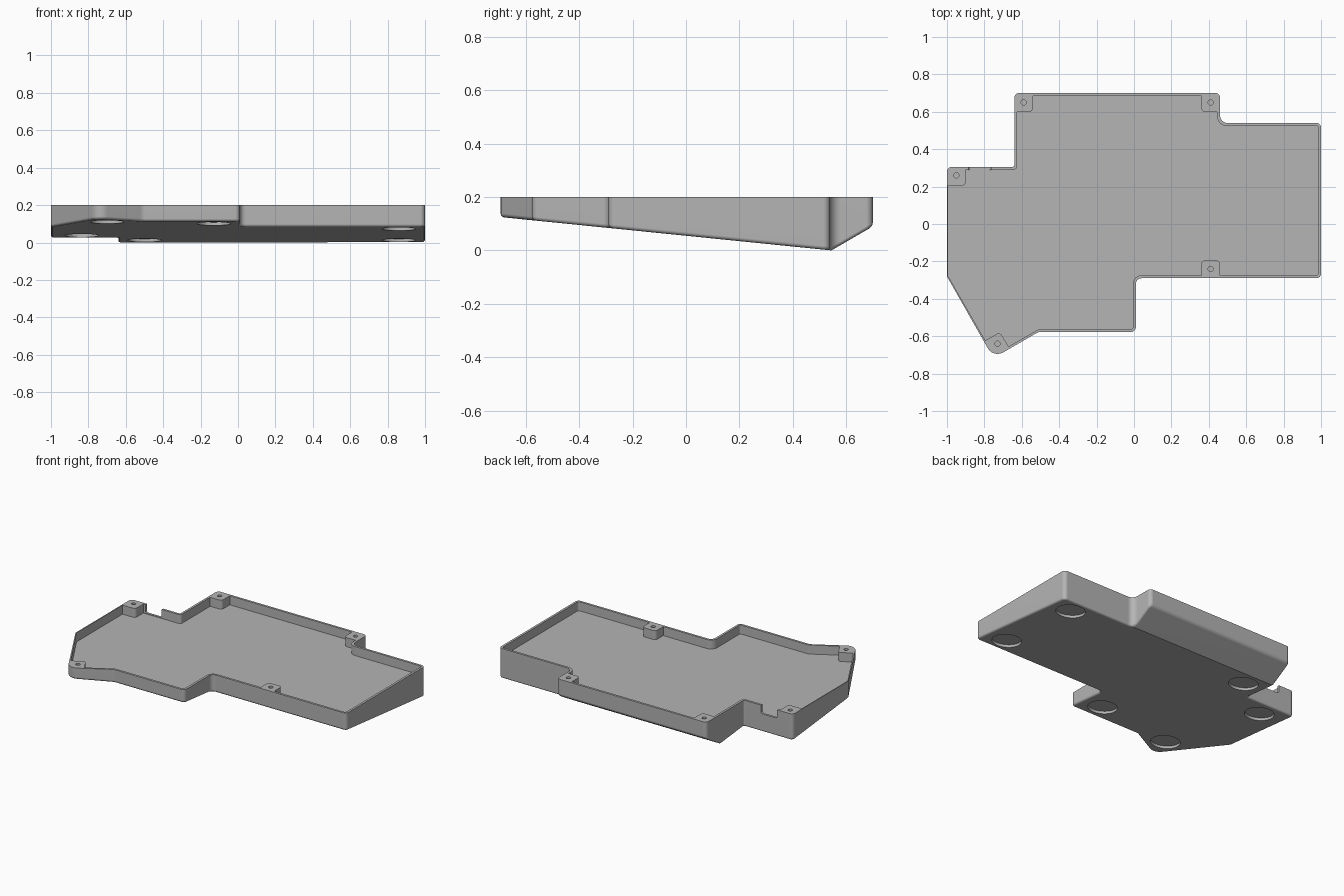
import bpy, bmesh, math
from mathutils import Vector, Matrix

cube = bpy.data.objects.get("Cube")
if cube:
    bpy.data.objects.remove(cube, do_unlink=True)

TOP, FLOOR, RIDGE = 0.2, 0.14, 0.545
SLOPE, FILLET, STEPS = 0.1008, 0.014, 6

grey = bpy.data.materials.new("light_grey")
grey.use_nodes = True
grey.diffuse_color = (0.46, 0.46, 0.46, 1)
grey.node_tree.nodes["Principled BSDF"].inputs["Base Color"].default_value = grey.diffuse_color


def rounded(corners):
    """Turn (x, y, radius) corners into a filleted outline."""
    pts, n = [], len(corners)
    for i, (x, y, r) in enumerate(corners):
        p = Vector((x, y))
        u = (Vector(corners[i - 1][:2]) - p).normalized()
        v = (Vector(corners[(i + 1) % n][:2]) - p).normalized()
        if r == 0:
            pts.append(p)
            continue
        half = u.angle(v) / 2
        c = p + (u + v).normalized() * (r / math.sin(half))
        reach = r / math.tan(half)
        a, b = p + u * reach - c, p + v * reach - c
        start = math.atan2(a.y, a.x)
        sweep = math.atan2(a.x * b.y - a.y * b.x, a.dot(b))
        for k in range(STEPS + 1):
            t = start + sweep * k / STEPS
            pts.append(c + Vector((math.cos(t), math.sin(t))) * r)
    return pts


def inset(corners, d):
    """Move a counter-clockwise corner list inwards by d."""
    out, n = [], len(corners)
    for i, (x, y, r) in enumerate(corners):
        p = Vector((x, y))
        e = (p - Vector(corners[i - 1][:2])).normalized()
        f = (Vector(corners[(i + 1) % n][:2]) - p).normalized()
        m, k = Vector((-e.y, e.x)), Vector((-f.y, f.x))
        q = p + (m + k) * (d / (1 + m.dot(k)))
        turn = e.x * f.y - e.y * f.x
        out.append((q.x, q.y, r - d if turn > 0 else r + d))
    return out


def loft(bm, rings):
    """Join (outline, z) rings into a closed solid."""
    loops = [[bm.verts.new((p.x, p.y, z)) for p in pts] for pts, z in rings]
    bm.faces.new(loops[0][::-1])
    bm.faces.new(loops[-1])
    for a, b in zip(loops, loops[1:]):
        for i in range(len(a)):
            j = (i + 1) % len(a)
            bm.faces.new((a[i], a[j], b[j], b[i]))


def finish(bm, name):
    bmesh.ops.recalc_face_normals(bm, faces=bm.faces)
    me = bpy.data.meshes.new(name)
    bm.to_mesh(me)
    bm.free()
    me.materials.append(grey)
    ob = bpy.data.objects.new(name, me)
    bpy.context.scene.collection.objects.link(ob)
    return ob


def prism(name, corners, z0, z1, matrix=None):
    bm = bmesh.new()
    pts = rounded(corners)
    loft(bm, [(pts, z0), (pts, z1)])
    if matrix:
        bm.transform(matrix)
    return finish(bm, name)


def cylinder(name, radius, depth, matrix, sides):
    bm = bmesh.new()
    bmesh.ops.create_cone(bm, cap_ends=True, segments=sides, radius1=radius,
                          radius2=radius, depth=depth, matrix=matrix)
    return finish(bm, name)


def underside(y):
    return SLOPE * (RIDGE - y) if y < RIDGE else (y - RIDGE) * 0.58


# Outer shell: filleted outline, rounded lower edge, sloping underside
outer = [(-1, -.28, .03), (-.752, -.717, .06), (-.51, -.577, .05), (.01, -.577, .025),
         (.01, -.29, .03), (1, -.29, .025), (1, .54, .025), (.46, .54, .04),
         (.46, .7, .025), (-.64, .7, .025), (-.64, .305, .01), (-1, .305, .025)]
rings = []
for k in range(5):
    a = math.pi / 2 * (1 - k / 4)
    rings.append((rounded(inset(outer, FILLET * (1 - math.cos(a)))), FILLET * (1 - math.sin(a))))
rings.append((rounded(outer), TOP))
bm = bmesh.new()
loft(bm, rings)
bmesh.ops.bisect_plane(bm, geom=bm.verts[:] + bm.edges[:] + bm.faces[:], dist=1e-6,
                       plane_co=(0, RIDGE, 0), plane_no=(0, 1, 0))
for v in bm.verts:
    if v.co.z < TOP / 2:
        v.co.z += underside(v.co.y)
case = finish(bm, "case_tray")

# Cavity, leaving the screw bosses standing
cavity = [(-.994, .205, 0), (-.994, -.278, 0), (-.795, -.623, 0), (-.717, -.578, .02),
          (-.671, -.655, 0), (-.508, -.562, .03), (-.005, -.562, .012), (-.005, -.275, .045),
          (.36, -.275, 0), (.36, -.195, .02), (.46, -.195, .02), (.46, -.275, 0),
          (.985, -.275, .012), (.985, .525, .012), (.445, .525, .05), (.445, .6, 0),
          (.36, .6, .02), (.36, .685, 0), (-.54, .685, 0), (-.54, .6, .02),
          (-.625, .6, 0), (-.625, .29, .02), (-.9, .29, 0), (-.9, .205, .02)]
cutters = [prism("cavity_cutter", cavity, FLOOR, TOP + .1)]

# Cable notch in the back wall
notch = [(-.885, .144, .015), (-.765, .144, .015), (-.765, .3, 0), (-.885, .3, 0)]
cutters.append(prism("notch_cutter", notch, -.35, -.27, Matrix.Rotation(math.pi / 2, 4, "X")))

# Screw holes in the bosses
for x, y in [(-.95, .26), (-.59, .65), (.41, .65), (.41, -.24), (-.73, -.64)]:
    cutters.append(cylinder("screw_cutter", .014, .1, Matrix.Translation((x, y, TOP)), 20))

# Round foot recesses in the underside
tilt = Matrix.Rotation(-math.atan(SLOPE), 4, "X")
for x, y in [(-.7, -.54), (-.13, -.45), (.86, -.17), (-.835, .18), (-.5, .43), (.86, .43)]:
    place = Matrix.Translation((x, y, underside(y))) @ tilt
    cutters.append(cylinder("foot_cutter", .09, .034, place, 48))

for c in cutters:
    mod = case.modifiers.new("cut", "BOOLEAN")
    mod.operation, mod.solver, mod.object = "DIFFERENCE", "EXACT", c
bpy.context.view_layer.update()
cut = bpy.data.meshes.new_from_object(case.evaluated_get(bpy.context.evaluated_depsgraph_get()))
case.modifiers.clear()
case.data = cut
for c in cutters:
    bpy.data.objects.remove(c, do_unlink=True)

# One material, smooth fillets with crisp edges
cut.materials.clear()
cut.materials.append(grey)
for p in cut.polygons:
    p.material_index = 0
bpy.ops.object.select_all(action="DESELECT")
case.select_set(True)
bpy.context.view_layer.objects.active = case
bpy.ops.object.shade_smooth_by_angle(angle=math.radians(30))
weighted = case.modifiers.new("flat_faces", "WEIGHTED_NORMAL")
weighted.keep_sharp = True
